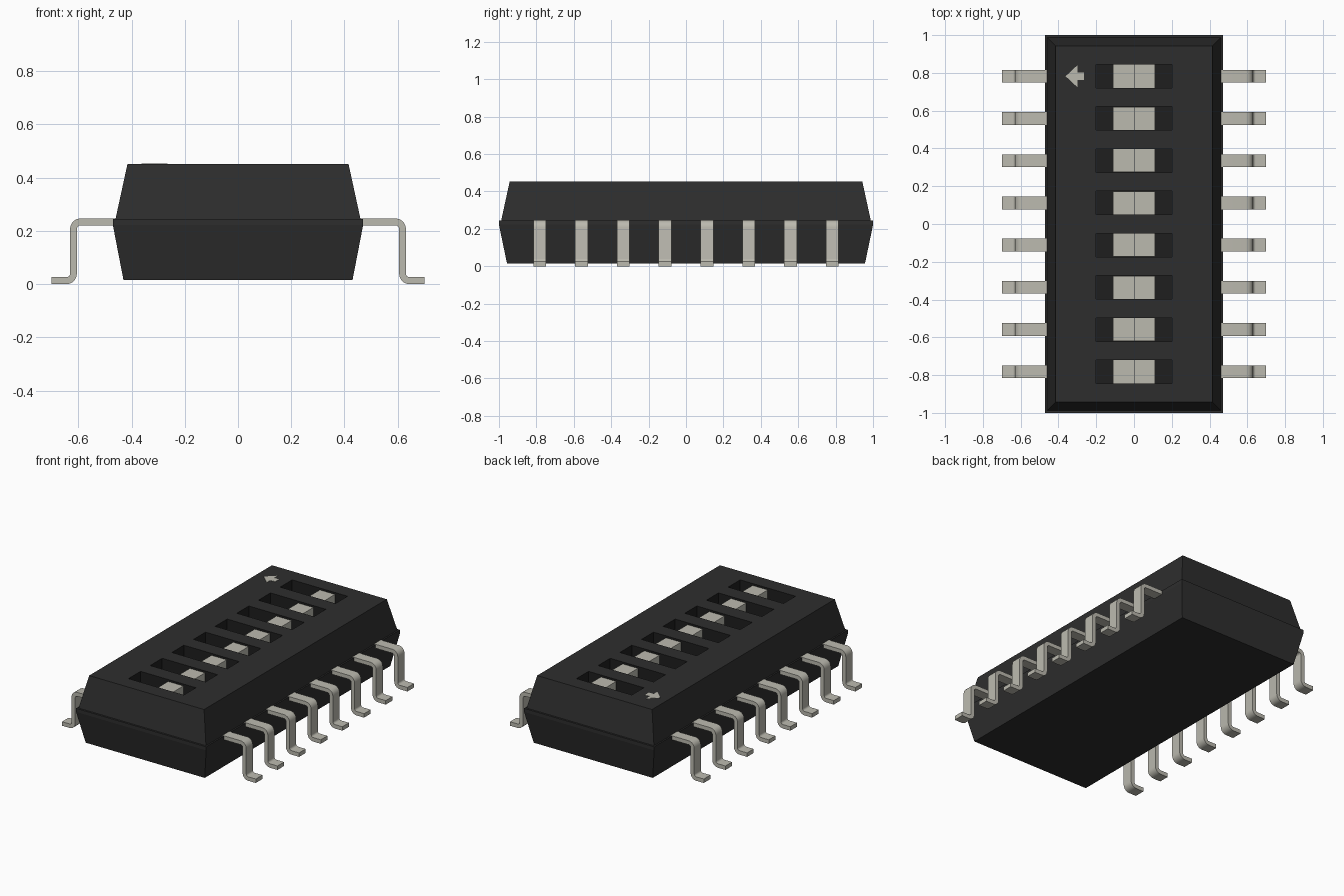
import bpy, bmesh, math
from mathutils import Vector

cube = bpy.data.objects.get("Cube")
if cube:
    bpy.data.objects.remove(cube, do_unlink=True)


def material(name, rgb):
    m = bpy.data.materials.new(name)
    m.use_nodes = True
    m.diffuse_color = (*rgb, 1)
    m.node_tree.nodes["Principled BSDF"].inputs["Base Color"].default_value = (*rgb, 1)
    return m


black = material("black plastic", (0.027, 0.027, 0.027))
dark = material("slot black", (0.013, 0.013, 0.013))
metal = material("pale metal", (0.50, 0.49, 0.43))

TOP, FLOOR, PITCH = 0.452, 0.33, 0.2235
ROWS = [(i - 3.5) * PITCH for i in range(8)]


def make(name, bm, *mats):
    bmesh.ops.recalc_face_normals(bm, faces=bm.faces)
    mesh = bpy.data.meshes.new(name)
    bm.to_mesh(mesh)
    bm.free()
    for m in mats:
        mesh.materials.append(m)
    ob = bpy.data.objects.new(name, mesh)
    bpy.context.collection.objects.link(ob)
    return ob


def add_box(bm, lo, hi):
    verts = bmesh.ops.create_cube(bm, size=1)["verts"]
    for v in verts:
        v.co = [a + (b - a) * (c + 0.5) for a, b, c in zip(lo, hi, v.co)]


def add_prism(bm, points, offset):
    face = bm.faces.new([bm.verts.new(p) for p in points])
    out = bmesh.ops.extrude_face_region(bm, geom=[face])["geom"]
    bmesh.ops.translate(bm, vec=offset,
                        verts=[g for g in out if isinstance(g, bmesh.types.BMVert)])


# Housing: stacked rectangles (half width, half length, height)
sections = [(0.43, 0.957, 0.015), (0.47, 1.0, 0.222), (0.47, 1.0, 0.245),
            (0.46, 0.988, 0.245), (0.415, 0.943, TOP)]
bm = bmesh.new()
rings = [[bm.verts.new((sx * w, sy * l, z))
          for sx, sy in ((-1, -1), (1, -1), (1, 1), (-1, 1))] for w, l, z in sections]
for a, b in zip(rings, rings[1:]):
    for i in range(4):
        j = (i + 1) % 4
        bm.faces.new((a[i], a[j], b[j], b[i]))
bm.faces.new(rings[0])
bm.faces.new(rings[-1])
housing = make("housing", bm, black, dark)

# Switch slots cut into the top
bm = bmesh.new()
for y in ROWS:
    add_box(bm, (-0.2, y - 0.062, FLOOR), (0.2, y + 0.062, TOP + 0.1))
cutter = make("slot_cutter", bm, black)
cutter.hide_render = True
mod = housing.modifiers.new("slots", "BOOLEAN")
mod.operation, mod.solver, mod.object = "DIFFERENCE", "EXACT", cutter
bpy.context.view_layer.objects.active = housing
bpy.ops.object.modifier_apply(modifier=mod.name)
bpy.data.objects.remove(cutter, do_unlink=True)
for p in housing.data.polygons:
    inside = abs(p.center.x) < 0.21 and FLOOR - 0.01 < p.center.z < TOP - 0.01
    p.material_index = int(inside and abs(p.center.y) < 0.9)

# Sliders: a low plate with a raised nub on its left half
bm = bmesh.new()
for y in ROWS:
    steps = [(-0.11, FLOOR), (0.11, FLOOR), (0.11, TOP - 0.012),
             (0, TOP - 0.012), (0, FLOOR + 0.02), (-0.11, FLOOR + 0.02)]
    add_prism(bm, [(x, y - 0.061, z) for x, z in steps], (0, 0.122, 0))
make("sliders", bm, metal)


# Gull-wing leads: bent strip profile swept along y
def arc(cx, cz, r, start, end, n=5):
    angles = [math.radians(start + (end - start) * i / n) for i in range(n + 1)]
    return [(cx + r * math.cos(t), cz + r * math.sin(t)) for t in angles]


T, R = 0.026, 0.014
upper = (0.631 - T - R, 0.247 - T - R)
lower = (0.631 + R, T + R)
profile = ([(0.44, 0.247)] + arc(*upper, T + R, 90, 0) + arc(*lower, R, 180, 270)
           + [(0.70, T), (0.70, 0)] + arc(*lower, T + R, 270, 180)
           + arc(*upper, R, 0, 90) + [(0.44, 0.247 - T)])
for side, name in ((1, "left_leads"), (-1, "right_leads")):
    bm = bmesh.new()
    for y in ROWS:
        add_prism(bm, [(side * x, y - 0.034, z) for x, z in profile], (0, 0.068, 0))
    leads = make(name, bm, metal)
    bpy.ops.object.select_all(action="DESELECT")
    leads.select_set(True)
    bpy.context.view_layer.objects.active = leads
    bpy.ops.object.shade_smooth_by_angle(angle=math.radians(30))

# Direction arrow plate
half = [(-0.30, 0.058), (-0.30, 0.02), (-0.265, 0.02)]
outline = [(-0.362, 0)] + half + [(x, -y) for x, y in reversed(half)]
bm = bmesh.new()
add_prism(bm, [(x, ROWS[-1] + y, TOP - 0.002) for x, y in outline], (0, 0, 0.004))
make("arrow_mark", bm, metal)
